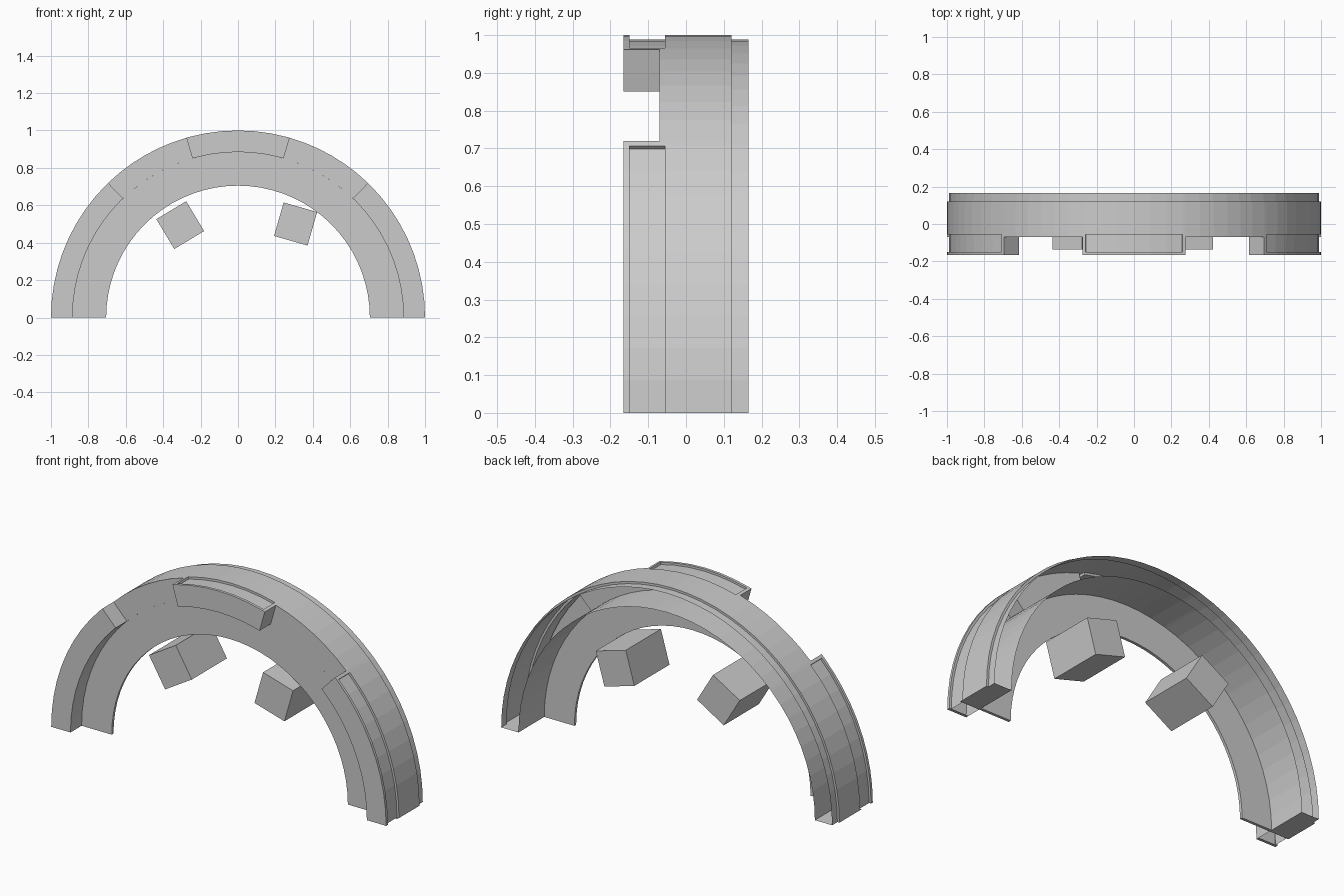
import bpy, bmesh, math
from mathutils import Matrix

if "Cube" in bpy.data.objects:
    bpy.data.objects.remove(bpy.data.objects["Cube"])

R, G, C, I = 1.0, 0.988, 0.885, 0.705      # outer, groove, channel and inner radii
F, P, B = -0.165, -0.07, 0.165             # pad front, plate front, back


def pt(r, y, a):
    a = math.radians(a)
    return (r * math.cos(a), y, r * math.sin(a))


def sweep(bm, profile, a0, a1, closed=False):
    """Sweep an (r, y) profile around the y axis between two angles."""
    n = max(1, round((a1 - a0) / 5))
    rows = [[bm.verts.new(pt(r, y, a0 + (a1 - a0) * i / n)) for r, y in profile]
            for i in range(n + 1)]
    m = len(profile)
    for p, q in zip(rows, rows[1:]):
        for j in range(m if closed else m - 1):
            k = (j + 1) % m
            bm.faces.new((p[j], p[k], q[k], q[j]))
    if closed:
        bm.faces.new(rows[0])
        bm.faces.new(rows[-1])


def cap(bm, r0, r1, y0, y1, a):
    bm.faces.new([bm.verts.new(pt(r, y, a))
                  for r, y in ((r0, y0), (r1, y0), (r1, y1), (r0, y1))])


def finish(bm, name):
    bmesh.ops.remove_doubles(bm, verts=bm.verts, dist=1e-5)
    bmesh.ops.recalc_face_normals(bm, faces=bm.faces)
    me = bpy.data.meshes.new(name)
    bm.to_mesh(me)
    bm.free()
    ob = bpy.data.objects.new(name, me)
    bpy.context.collection.objects.link(ob)
    return ob


# Thin inner face plate
bm = bmesh.new()
sweep(bm, [(I, P), (C, P), (C, P + 0.015), (I, P + 0.015)], 0, 180, True)
finish(bm, "arch_plate")

# Outer rim: channel open at the back, with hollow raised pads at the front
bm = bmesh.new()
rim = [(R, -0.055), (R, 0.12), (G, 0.12), (G, B)]
pad = [(C, P), (C, F), (R, F), (R, -0.15)]
zones = [(0, 45, "pad"), (45, 46, "lip"), (46, 74, "gap"), (74, 75, "lip"),
         (75, 105, "pad"), (105, 106, "lip"), (106, 134, "gap"),
         (134, 135, "lip"), (135, 180, "pad")]
for a0, a1, kind in zones:
    sweep(bm, [(C, P), (C, B)], a0, a1)
    if kind == "pad":
        sweep(bm, pad + [(G, -0.15), (G, -0.055)] + rim, a0, a1)
    elif kind == "lip":
        sweep(bm, pad + rim, a0, a1)
    else:
        sweep(bm, [(C, P), (R, P)] + rim, a0, a1)
for a in (46, 74, 106, 134):               # pad ends
    cap(bm, C, R, F, P, a)
for a in (45, 75, 105, 135):               # groove ends
    cap(bm, G, R, -0.15, -0.055, a)
for a in (0, 180):                         # feet
    cap(bm, C, R, P, 0.12, a)
    cap(bm, C, G, 0.12, B, a)
    cap(bm, C, R, F, -0.15, a)
finish(bm, "arch_rim")

# Two tilted blocks under the arch
for name, x, z, tilt in (("left_block", -0.309, 0.494, -31),
                         ("right_block", 0.308, 0.5, 16)):
    bm = bmesh.new()
    bmesh.ops.create_cube(bm, size=1, matrix=Matrix.Translation((x, 0.015, z))
                          @ Matrix.Rotation(math.radians(tilt), 4, 'Y')
                          @ Matrix.Diagonal((0.186, 0.3, 0.186, 1)))
    finish(bm, name)
